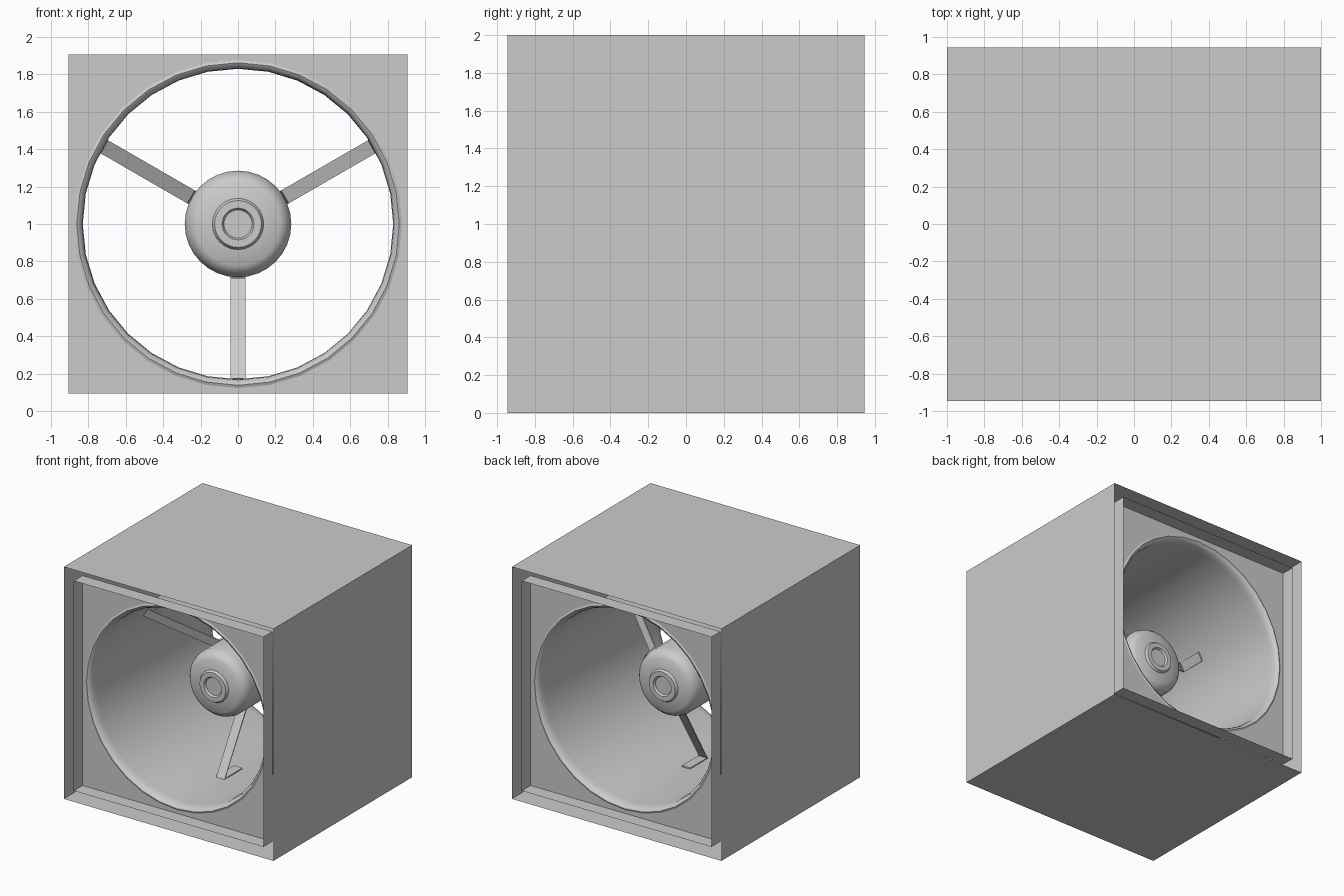
import bpy, bmesh, math
from mathutils import Vector, Matrix

if "Cube" in bpy.data.objects:
    bpy.data.objects.remove(bpy.data.objects["Cube"])

SEG = 32
CZ = 1.0          # height of the fan axis
HY = 0.945        # half depth of the casing
PLATE_Y = 0.825   # recessed end plates
A = [2 * math.pi * i / SEG for i in range(SEG)]


def finish(name, bm, smooth=None):
    bmesh.ops.remove_doubles(bm, verts=bm.verts, dist=1e-5)
    me = bpy.data.meshes.new(name)
    bm.to_mesh(me)
    bm.free()
    ob = bpy.data.objects.new(name, me)
    bpy.context.collection.objects.link(ob)
    ob.location.z = CZ
    if smooth:
        bpy.ops.object.select_all(action='DESELECT')
        bpy.context.view_layer.objects.active = ob
        ob.select_set(True)
        bpy.ops.object.shade_smooth_by_angle(angle=math.radians(smooth))
    return ob


def bridge(bm, rings):
    """Join successive closed loops of points with quads."""
    loops = [[bm.verts.new(p) for p in r] for r in rings]
    for a, b in zip(loops, loops[1:]):
        n = len(a)
        for i in range(n):
            j = (i + 1) % n
            bm.faces.new((a[i], a[j], b[j], b[i]))
    return loops


def circle(r, y):
    return [(r * math.cos(a), y, r * math.sin(a)) for a in A]


def square(h, y):
    return [(-h, y, -h), (h, y, -h), (h, y, h), (-h, y, h)]


def square_loop(h, y):
    """Square outline sampled at the circle's angles."""
    pts = []
    for a in A:
        c, s = math.cos(a), math.sin(a)
        k = h / max(abs(c), abs(s))
        pts.append((c * k, y, s * k))
    return pts


# Outer casing: open-ended square sleeve
bm = bmesh.new()
bridge(bm, [square(1, -HY), square(1, HY)])
bmesh.ops.recalc_face_normals(bm, faces=bm.faces)
finish("outer_casing", bm)

# End panels: folded flange and recessed plate with round hole
for name, s in (("front_panel", -1), ("back_panel", 1)):
    bm = bmesh.new()
    bridge(bm, [square_loop(0.905, s * HY), square_loop(0.905, s * PLATE_Y),
                circle(0.877, s * PLATE_Y)])
    if s < 0:
        bmesh.ops.reverse_faces(bm, faces=bm.faces)
    bm.normal_update()
    # plate faces look outwards
    if sum(f.normal.y * f.calc_area() for f in bm.faces) * s < 0:
        bmesh.ops.reverse_faces(bm, faces=bm.faces)
    finish(name, bm)

# Air duct with rounded inlet lips at both ends
lip = [(0.877, 0.825), (0.862, 0.832), (0.845, 0.822), (0.834, 0.795), (0.83, 0.75)]
prof = [(r, -y) for r, y in lip] + lip[::-1]
bm = bmesh.new()
bridge(bm, [circle(r, y) for r, y in prof])
bm.normal_update()
f = min(bm.faces, key=lambda q: q.calc_center_median().z)
if max(bm.faces, key=lambda q: q.calc_area()).normal.dot(
        max(bm.faces, key=lambda q: q.calc_area()).calc_center_median()) > 0:
    bmesh.ops.reverse_faces(bm, faces=bm.faces)
finish("air_duct", bm, 40)

# Motor: turned body with rounded shoulders and shaft boss on each end
half = [(0.075, 0.328), (0.085, 0.345), (0.125, 0.345), (0.137, 0.325),
        (0.225, 0.312), (0.25, 0.298), (0.272, 0.27), (0.285, 0.23)]
prof = [(r, -y) for r, y in half] + [(r, y - 0.02) for r, y in half[::-1]]
bm = bmesh.new()
loops = bridge(bm, [circle(r, y) for r, y in prof])
bm.faces.new(loops[0])
bm.faces.new(loops[-1])
bmesh.ops.recalc_face_normals(bm, faces=bm.faces)
finish("motor", bm, 35)

# Struts: bent strips with a foot on the duct and a tab on the motor
path = [(0.822, 0.0), (0.822, -0.235), (0.295, 0.08), (0.286, 0.2)]   # (radius, y)
T = 0.006
for i, deg in enumerate((30, 150, 270)):
    bm = bmesh.new()
    rot = Matrix.Rotation(-math.radians(deg), 4, 'Y')
    rows = [[bm.verts.new(rot @ Vector((r, y, z))) for z in (-0.04, 0.04)]
            for r, y in path]
    for a, b in zip(rows, rows[1:]):
        bm.faces.new((a[0], a[1], b[1], b[0]))
    ob = finish("strut_%d" % (i + 1), bm)
    mod = ob.modifiers.new("thickness", 'SOLIDIFY')
    mod.thickness = 2 * T
    mod.offset = 0
